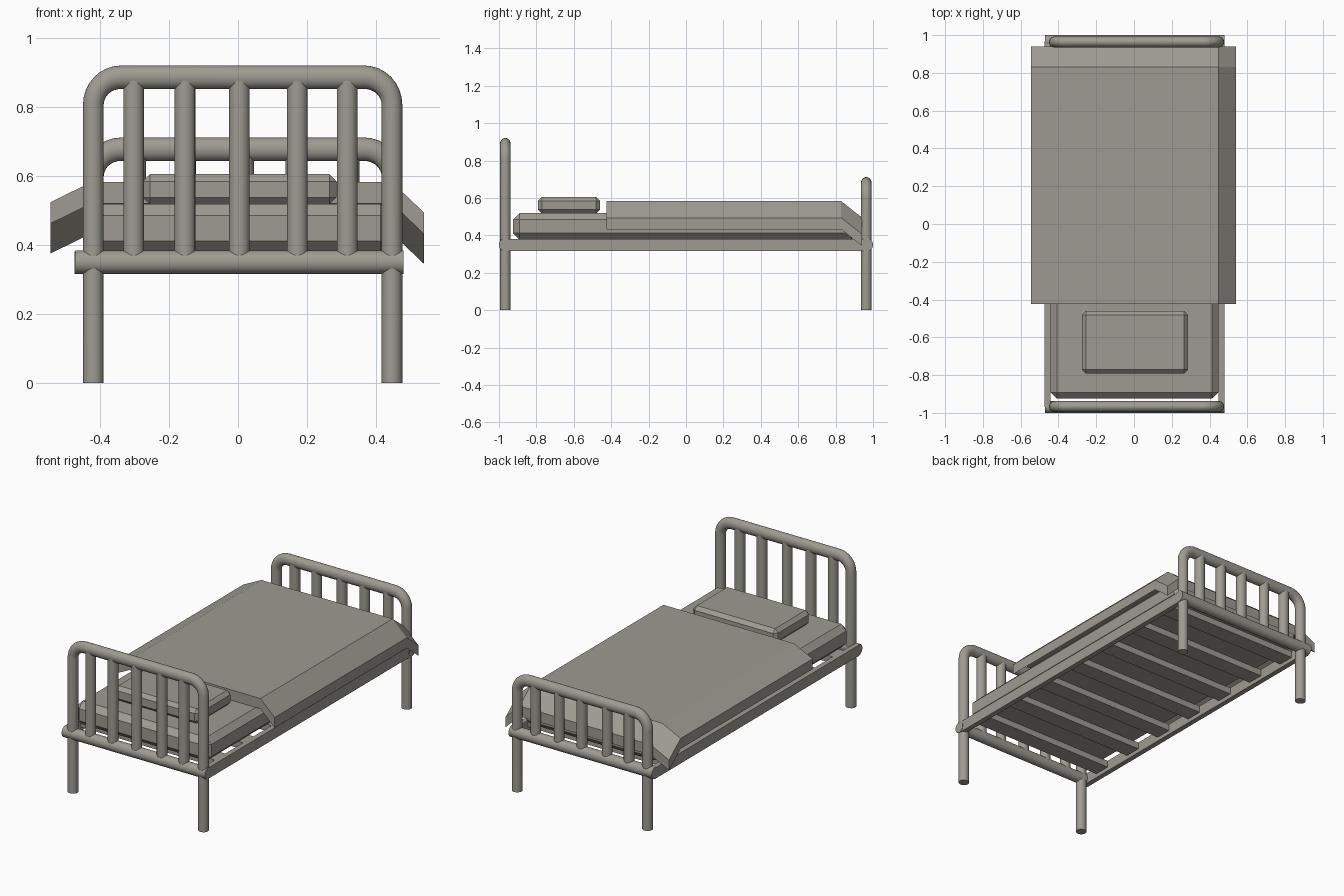
import bpy, bmesh, math

if "Cube" in bpy.data.objects:
    bpy.data.objects.remove(bpy.data.objects["Cube"])

# One painted-grey colour for the whole model
grey = bpy.data.materials.new("warm_grey")
grey.diffuse_color = (0.34, 0.33, 0.285, 1)
grey.use_nodes = True
grey.node_tree.nodes["Principled BSDF"].inputs["Base Color"].default_value = grey.diffuse_color


def finish(bm, name, smooth=False):
    bmesh.ops.recalc_face_normals(bm, faces=bm.faces)
    me = bpy.data.meshes.new(name)
    bm.to_mesh(me)
    bm.free()
    ob = bpy.data.objects.new(name, me)
    bpy.context.collection.objects.link(ob)
    me.materials.append(grey)
    if smooth:
        bpy.ops.object.select_all(action='DESELECT')
        ob.select_set(True)
        bpy.context.view_layer.objects.active = ob
        bpy.ops.object.shade_smooth_by_angle(angle=math.radians(35))
    return ob


def box(name, lo, hi, bevel=0.0):
    bm = bmesh.new()
    bmesh.ops.create_cube(bm, size=1)
    for v in bm.verts:
        v.co = [(a + b) / 2 + c * (b - a) for a, b, c in zip(lo, hi, v.co)]
    if bevel:
        bmesh.ops.bevel(bm, geom=bm.edges[:], offset=bevel, segments=1,
                        profile=0.5, affect='EDGES')
    return finish(bm, name)


def tube(name, path, ry, rother, n=24):
    """Sweep a ring along a path lying in an x-z plane; vertical runs are
    rother[0] wide in x, horizontal runs rother[1] high in z."""
    bm = bmesh.new()
    rings = []
    for i, (x, y, z) in enumerate(path):
        a, b = path[max(i - 1, 0)], path[min(i + 1, len(path) - 1)]
        tx, tz = b[0] - a[0], b[2] - a[2]
        d = math.hypot(tx, tz)
        nx, nz = -tz / d * rother[0], tx / d * rother[1]
        rings.append([bm.verts.new((x + nx * math.cos(t), y + ry * math.sin(t),
                                    z + nz * math.cos(t)))
                      for t in (2 * math.pi * k / n for k in range(n))])
    for r, s in zip(rings, rings[1:]):
        for k in range(n):
            bm.faces.new((r[k], r[(k + 1) % n], s[(k + 1) % n], s[k]))
    bm.faces.new(rings[0])
    bm.faces.new(rings[-1])
    return finish(bm, name, smooth=True)


def hoop(xl, xr, y, top, rad=0.08, seg=8):
    pts = [(xl, y, 0)]
    for cx, start in ((xl + rad, math.pi), (xr - rad, math.pi / 2)):
        for k in range(seg + 1):
            t = start - k / seg * math.pi / 2
            pts.append((cx + rad * math.cos(t), y, top - rad + rad * math.sin(t)))
    return pts + [(xr, y, 0)]


# Headboard and footboard: bent tube with legs, cross rail and upright bars
head_bars = (-0.303, -0.154, 0.004, 0.172, 0.317)
foot_bars = (-0.297, -0.152, 0.016, 0.168, 0.323)
for end, y, top, bars in (("head", -0.966, 0.887, head_bars),
                          ("foot", 0.964, 0.678, foot_bars)):
    tube(end + "board_frame", hoop(-0.42, 0.447, y, top), 0.029, (0.03, 0.034))
    s = -1 if y < 0 else 1
    tube(end + "_cross_rail", [(-0.472, s * 0.968, 0.35), (0.48, s * 0.968, 0.35)],
         0.032, (0.03, 0.034))
    for i, x in enumerate(bars):
        tube(f"{end}_bar_{i + 1}", [(x, y, 0.35), (x, y, top)], 0.028, (0.03, 0.03))

# Side rails
box("left_side_rail", (-0.474, -0.97, 0.316), (-0.443, 0.97, 0.381))
box("right_side_rail", (0.447, -0.97, 0.316), (0.478, 0.97, 0.381))

# Slats under the mattress
for i in range(7):
    y = (i - 3) * 0.27
    box(f"slat_{i + 1}", (-0.45, y - 0.05, 0.34), (0.45, y + 0.05, 0.381))

# Mattress and pillow with chamfered edges
box("mattress", (-0.442, -0.925, 0.378), (0.447, 0.92, 0.519), 0.034)
box("pillow", (-0.276, -0.792, 0.517), (0.286, -0.46, 0.606), 0.021)

# Blanket: thick sheet, sloping down at both sides and at the foot
bm = bmesh.new()
profile = ((-0.545, 0.524), (-0.425, 0.583), (0.447, 0.583), (0.54, 0.494))
rows = ((-0.424, 0), (0.83, 0), (0.94, -0.087))
grid = [[bm.verts.new((x, y, z + dz)) for x, z in profile] for y, dz in rows]
for r, s in zip(grid, grid[1:]):
    for k in range(3):
        bm.faces.new((r[k], r[k + 1], s[k + 1], s[k]))
ext = bmesh.ops.extrude_face_region(bm, geom=bm.faces[:], use_keep_orig=True)
for v in ext["geom"]:
    if isinstance(v, bmesh.types.BMVert):
        v.co.z -= 0.062
finish(bm, "blanket")
